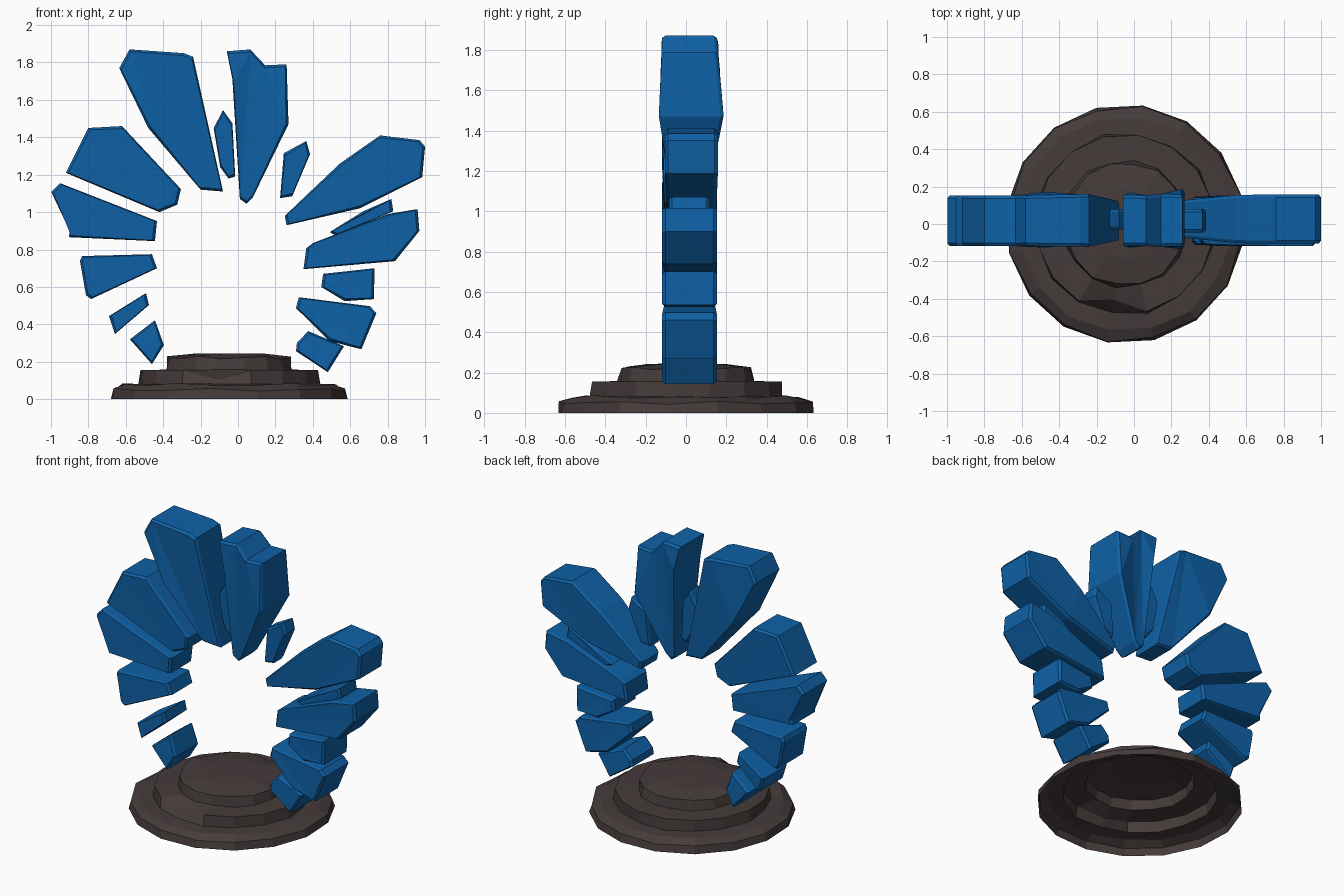
import bpy, bmesh, math

if "Cube" in bpy.data.objects:
    bpy.data.objects.remove(bpy.data.objects["Cube"])


def material(name, rgb):
    m = bpy.data.materials.new(name)
    m.diffuse_color = (*rgb, 1)
    m.use_nodes = True
    m.node_tree.nodes["Principled BSDF"].inputs["Base Color"].default_value = m.diffuse_color
    return m


BLUE = material("crystal blue", (0.0045, 0.12, 0.385))
BROWN = material("dark brown stone", (0.060, 0.044, 0.043))


def finish(bm, name, mat):
    bmesh.ops.recalc_face_normals(bm, faces=bm.faces)
    me = bpy.data.meshes.new(name)
    bm.to_mesh(me)
    bm.free()
    me.materials.append(mat)
    ob = bpy.data.objects.new(name, me)
    bpy.context.collection.objects.link(ob)
    return ob


def shard(name, pts, front=-0.118, back=0.153, tip=0.92, bulge=0.0, edge=0.014):
    """Chamfered slab from a front outline; thinner at the inner tip, optional mid bulge."""
    bm = bmesh.new()
    cx = sum(p[0] for p in pts) / len(pts)
    cz = sum(p[1] for p in pts) / len(pts)
    rad = [math.hypot(x, z - 0.72) for x, z in pts]
    lo, hi = min(rad), max(rad)
    mid = (front + back) / 2
    rings = []
    for base, inset, sgn in ((front, 1, 0), (front, 0, 1), (back, 0, -1), (back, 1, 0)):
        ring = []
        for (x, z), r in zip(pts, rad):
            t = (r - lo) / (hi - lo)
            k = tip + (1 - tip) * min(1, t * 1.8)
            b = bulge * max(0, 1 - abs(t - 0.55) * 2.2)
            y = mid + (base - mid) * k + (b if base > mid else -b * 0.5) + sgn * 0.016
            d = math.hypot(cx - x, cz - z)
            ring.append(bm.verts.new((x + (cx - x) / d * edge * inset, y,
                                      z + (cz - z) / d * edge * inset)))
        rings.append(ring)
    n = len(pts)
    for a, b in zip(rings, rings[1:]):
        for i in range(n):
            j = (i + 1) % n
            bm.faces.new((a[i], a[j], b[j], b[i]))
    caps = [bm.faces.new(rings[0]), bm.faces.new(rings[-1])]
    bmesh.ops.triangulate(bm, faces=caps)
    return finish(bm, name, BLUE)


# Crown shards
shard("crown_shard_left", [(-.58, 1.87), (-.29, 1.85), (-.24, 1.83), (-.08, 1.11),
                           (-.20, 1.12), (-.48, 1.45), (-.635, 1.77)], tip=.78, bulge=.02)
shard("crown_shard_centre", [(-.06, 1.86), (.065, 1.87), (.145, 1.785), (.26, 1.79), (.27, 1.47),
                             (.08, 1.08), (.045, 1.045), (.01, 1.07), (-.03, 1.71)],
      tip=.65, bulge=.035)
shard("small_crown_shard", [(-.08, 1.545), (-.03, 1.475), (-.015, 1.19), (-.05, 1.18),
                            (-.095, 1.24), (-.13, 1.45)], -.03, .08)
shard("small_right_shard", [(.365, 1.38), (.385, 1.31), (.29, 1.085), (.225, 1.075),
                            (.245, 1.315)], -.045, .08)

# Right side shards, top to bottom
shard("right_shard_1", [(.76, 1.41), (.97, 1.385), (1, 1.35), (.985, 1.187), (.65, 1.02),
                        (.26, .93), (.25, .98), (.545, 1.26)], -.105, .158, tip=.75)
shard("right_sliver", [(.82, 1.07), (.83, 1.005), (.52, .877), (.49, .893), (.67, 1.005)],
      -.085, .115)
shard("right_shard_2", [(.96, 1.016), (.97, .9), (.84, .738), (.35, .695), (.365, .807),
                        (.40, .834), (.80, .99)])
shard("right_shard_3", [(.73, .70), (.727, .535), (.57, .524), (.445, .6), (.455, .67)])
shard("right_shard_4", [(.325, .545), (.705, .497), (.74, .46), (.66, .267), (.49, .31),
                        (.31, .487)])
shard("right_shard_5", [(.375, .364), (.567, .283), (.48, .144), (.31, .257), (.315, .30)])

# Left side shards, top to bottom
shard("left_shard_1", [(-.80, 1.45), (-.62, 1.46), (-.305, 1.123), (-.325, 1.04), (-.42, 1.0),
                       (-.92, 1.21)])
shard("left_shard_2", [(-.952, 1.155), (-.433, .952), (-.444, .845), (-.904, .866), (-.9, .9),
                       (-.998, 1.107)])
shard("left_shard_3", [(-.834, .765), (-.46, .775), (-.433, .70), (-.786, .535), (-.813, .556),
                       (-.845, .74)])
shard("left_shard_4", [(-.492, .567), (-.476, .503), (-.658, .348), (-.69, .444)])
shard("left_shard_5", [(-.444, .422), (-.396, .289), (-.46, .187), (-.578, .32)])

# Stepped stone base: an open-bottomed shell of weathered rings
bm = bmesh.new()
CX, N = -0.047, 16
profile = [(.64, 0), (.63, .05), (.575, .078), (.485, .082), (.48, .155), (.34, .158),
           (.328, .222), (.19, .243)]
rings = []
for k, (r, z) in enumerate(profile):
    ring = []
    for i in range(N):
        a = math.radians(14 + 360 / N * i)
        wob = 0.008 * math.sin(i * 2.3 + k * 1.7) if k not in (0, 4) else 0
        rr, zz = r + wob, z + (wob if k in (1, 2, 6) else 0)
        if k == 4 and i == 11:      # chipped edge on the middle step
            rr, zz = r - .07, z - .05
        ring.append(bm.verts.new((CX + rr * math.cos(a), rr * math.sin(a), zz)))
    rings.append(ring)
for a, b in zip(rings, rings[1:]):
    for i in range(N):
        j = (i + 1) % N
        bm.faces.new((a[i], a[j], b[j], b[i]))
top = bm.verts.new((CX + .03, -.02, .245))
for i in range(N):
    bm.faces.new((rings[-1][i], rings[-1][(i + 1) % N], top))
finish(bm, "stone_base", BROWN)
